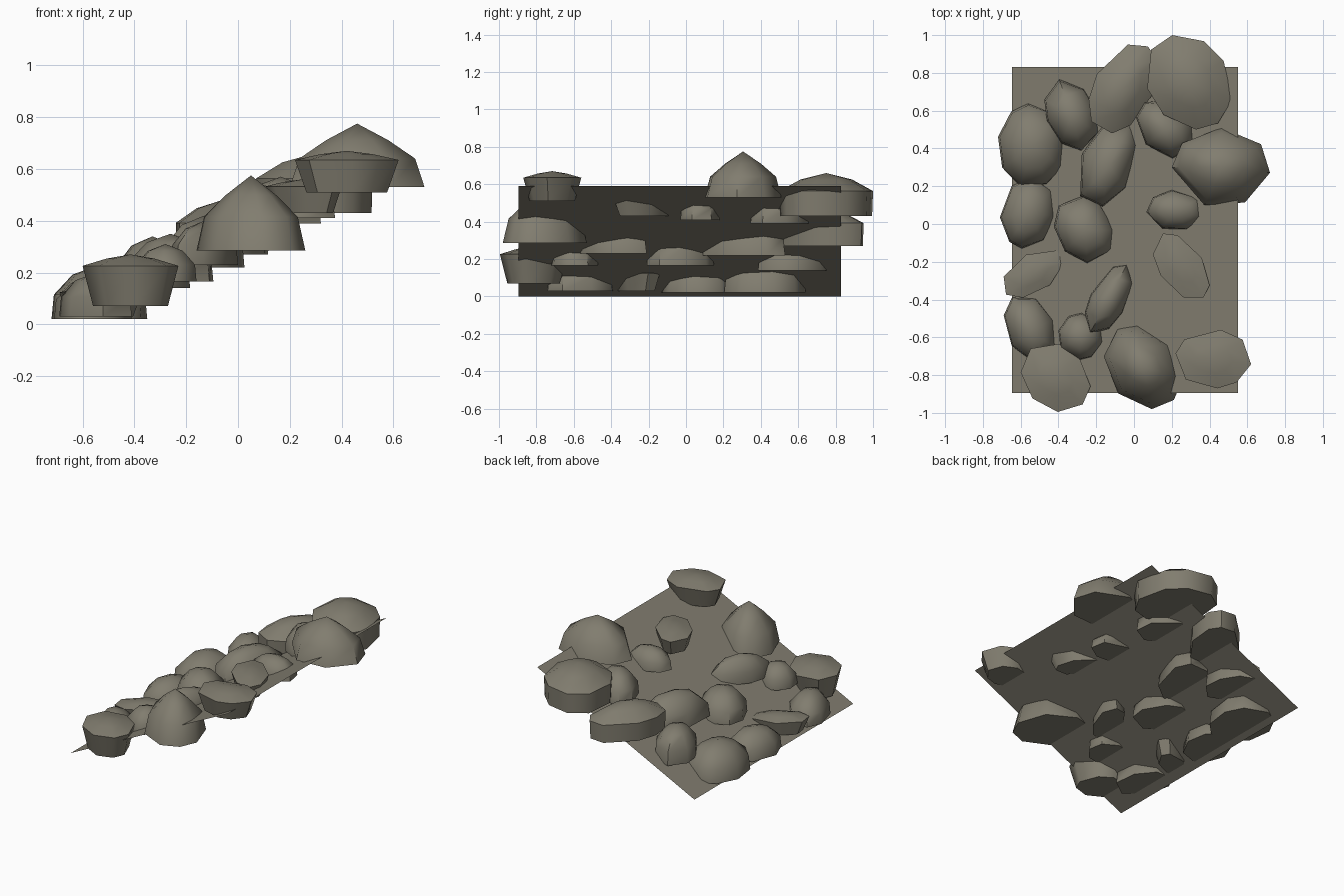
import bpy
import bmesh
import math
import random

if "Cube" in bpy.data.objects:
    bpy.data.objects.remove(bpy.data.objects["Cube"], do_unlink=True)

# Stone colour shared by the slope and the rocks
stone = bpy.data.materials.new("grey_brown_stone")
stone.use_nodes = True
colour = (0.22, 0.205, 0.16, 1.0)
stone.diffuse_color = colour
shader = stone.node_tree.nodes["Principled BSDF"]
shader.inputs["Base Color"].default_value = colour
shader.inputs["Roughness"].default_value = 0.9


def add_object(name, bm):
    mesh = bpy.data.meshes.new(name)
    bm.to_mesh(mesh)
    bm.free()
    mesh.materials.append(stone)
    obj = bpy.data.objects.new(name, mesh)
    bpy.context.collection.objects.link(obj)
    return obj


def outline(rng, sides, lean):
    """Irregular leaning polygon stretched to fill the unit square exactly."""
    step = math.tau / sides
    start = rng.uniform(0, step)
    points = []
    for i in range(sides):
        t = start + step * (i + rng.uniform(-0.22, 0.22))
        points.append((math.cos(t), math.sin(t + lean)))

    def fit(values):
        low, high = min(values), max(values)
        return [2 * (v - low) / (high - low) - 1 for v in values]

    return list(zip(fit([p[0] for p in points]), fit([p[1] for p in points])))


# Ring profiles as (width, height) fractions from the base to below the peak
PROFILES = {
    "peaked": [(1, 0), (0.86, 0.45), (0.46, 0.74)],
    "rounded": [(1, 0), (0.95, 0.45), (0.56, 0.82)],
    "steep": [(0.98, 0), (1, 0.58), (0.55, 0.85)],
    "flat_topped": [(0.78, 0), (1, 0.78), (0.5, 0.92)],
}


def add_rock(name, shape, x, y, rx, ry, lean, base, top, rng):
    bm = bmesh.new()
    shape_points = outline(rng, rng.choice((7, 8, 9)), lean)
    rings = []
    for width, level in PROFILES[shape]:
        z = base + (top - base) * level
        rings.append([bm.verts.new((x + px * rx * width, y + py * ry * width, z))
                      for px, py in shape_points])
    peak = bm.verts.new((x, y, top))
    bm.faces.new(rings[0][::-1])
    count = len(shape_points)
    for i in range(count):
        j = (i + 1) % count
        for lower, upper in zip(rings, rings[1:]):
            bm.faces.new((lower[i], lower[j], upper[j], upper[i]))
        bm.faces.new((rings[-1][i], rings[-1][j], peak))
    bmesh.ops.recalc_face_normals(bm, faces=bm.faces)
    obj = add_object(name, bm)
    bpy.ops.object.select_all(action="DESELECT")
    obj.select_set(True)
    bpy.context.view_layer.objects.active = obj
    bpy.ops.object.shade_smooth_by_angle(angle=math.radians(50))


# Sloping ground sheet
bm = bmesh.new()
bm.faces.new([bm.verts.new(p) for p in (
    (-0.645, -0.895, 0), (0.55, -0.895, 0.59), (0.55, 0.83, 0.59), (-0.645, 0.83, 0))])
add_object("slope_sheet", bm)

# Rocks: shape, centre x and y, half widths, lean, base and top heights
ROCKS = [
    ("flat_topped", 0.42, -0.715, 0.2, 0.155, 0, 0.51, 0.67),
    ("peaked", 0.05, -0.755, 0.21, 0.225, -0.2, 0.285, 0.575),
    ("flat_topped", -0.415, -0.815, 0.185, 0.18, -0.2, 0.07, 0.27),
    ("rounded", -0.55, -0.565, 0.14, 0.175, -0.3, 0.03, 0.2),
    ("rounded", -0.28, -0.595, 0.12, 0.125, 0, 0.165, 0.31),
    ("rounded", -0.13, -0.395, 0.13, 0.185, 0.6, 0.23, 0.4),
    ("flat_topped", -0.53, -0.265, 0.16, 0.125, 0.5, 0.03, 0.15),
    ("flat_topped", 0.25, -0.22, 0.15, 0.17, -0.5, 0.43, 0.56),
    ("rounded", -0.26, -0.03, 0.165, 0.18, -0.2, 0.165, 0.35),
    ("rounded", 0.22, 0.075, 0.155, 0.105, 0, 0.41, 0.54),
    ("rounded", -0.56, 0.06, 0.15, 0.19, 0.1, 0.02, 0.19),
    ("rounded", -0.13, 0.31, 0.155, 0.22, 0.35, 0.22, 0.42),
    ("peaked", 0.46, 0.305, 0.26, 0.205, 0, 0.53, 0.775),
    ("rounded", -0.535, 0.42, 0.185, 0.22, 0, 0.02, 0.23),
    ("rounded", 0.165, 0.5, 0.155, 0.155, -0.3, 0.39, 0.57),
    ("rounded", -0.33, 0.575, 0.145, 0.19, -0.3, 0.14, 0.34),
    ("steep", -0.06, 0.715, 0.18, 0.235, 0.4, 0.27, 0.48),
    ("steep", 0.295, 0.75, 0.225, 0.25, -0.2, 0.43, 0.66),
]
rng = random.Random(7)
for number, (shape, *numbers) in enumerate(ROCKS, 1):
    add_rock(f"{shape}_rock_{number}", shape, *numbers, rng)
